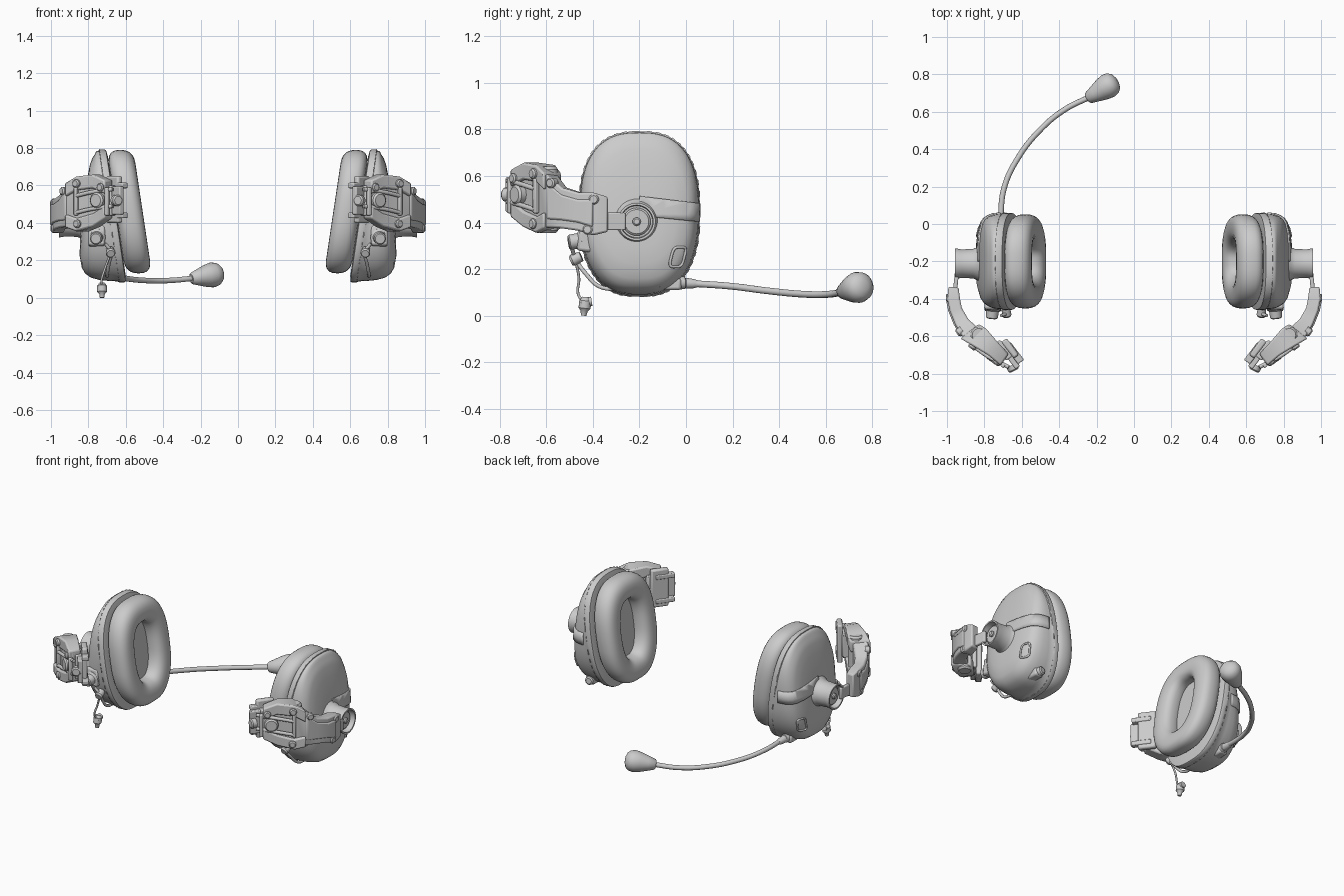
import bpy, bmesh
from math import sin, cos, pi, radians, copysign
from mathutils import Vector, Matrix
from mathutils.bvhtree import BVHTree

if "Cube" in bpy.data.objects:
    bpy.data.objects.remove(bpy.data.objects["Cube"])


def finish(name, bm, mirror=True, bevel=0, angle=35):
    bmesh.ops.recalc_face_normals(bm, faces=bm.faces[:])
    me = bpy.data.meshes.new(name)
    bm.to_mesh(me)
    bm.free()
    ob = bpy.data.objects.new(name, me)
    bpy.context.collection.objects.link(ob)
    bpy.ops.object.select_all(action='DESELECT')
    bpy.context.view_layer.objects.active = ob
    ob.select_set(True)
    bpy.ops.object.shade_smooth_by_angle(angle=radians(angle))
    if bevel:
        b = ob.modifiers.new("Bevel", 'BEVEL')
        b.width, b.segments = bevel, 2
    if mirror:
        ob.modifiers.new("Mirror", 'MIRROR')
    return ob


def loft(rings, closed=False):
    bm = bmesh.new()
    vs = [[bm.verts.new(p) for p in r] for r in rings]
    n = len(vs[0])
    pairs = list(zip(vs, vs[1:])) + ([(vs[-1], vs[0])] if closed else [])
    for a, b in pairs:
        for i in range(n):
            bm.faces.new((a[i], a[(i + 1) % n], b[(i + 1) % n], b[i]))
    if not closed:
        bm.faces.new(vs[0])
        bm.faces.new(vs[-1])
    return bm


def lathe(name, p0, p1, profile=((0, 1), (1, 1)), r=1, mirror=True, n=28):
    # profile: (fraction along the axis, radius factor)
    p0, p1 = Vector(p0), Vector(p1)
    q = (p1 - p0).to_track_quat('Z', 'Y')
    rings = [[p0.lerp(p1, t) + q @ Vector((cos(2*pi*i/n)*r*k, sin(2*pi*i/n)*r*k, 0))
              for i in range(n)] for t, k in profile]
    return finish(name, loft(rings), mirror)


def box(name, c, size, rz=0, rx=0, bevel=.006):
    bm = bmesh.new()
    m = (Matrix.Translation(c) @ Matrix.Rotation(radians(rz), 4, 'Z')
         @ Matrix.Rotation(radians(rx), 4, 'X') @ Matrix.Diagonal((*size, 1)))
    bmesh.ops.create_cube(bm, size=1, matrix=m)
    return finish(name, bm, True, bevel)


def tube(name, pts, r, both=True, cyclic=False):
    for side in ((1, -1) if both else (-1,)):
        cu = bpy.data.curves.new(name, 'CURVE')
        cu.dimensions, cu.bevel_depth, cu.bevel_resolution = '3D', r, 3
        cu.use_fill_caps = True
        s = cu.splines.new('BEZIER')
        s.bezier_points.add(len(pts) - 1)
        s.use_cyclic_u = cyclic
        for b, p in zip(s.bezier_points, pts):
            b.co = (p[0] * side, p[1], p[2])
            b.handle_left_type = b.handle_right_type = 'AUTO'
        bpy.context.collection.objects.link(bpy.data.objects.new(name, cu))


def ring(x0, slope, hy, hz, cz=.44, n=64, cy=-.2):
    # tilted outline in the y-z plane, narrower and flatter at the bottom
    out = []
    for i in range(n):
        c, s = cos(2*pi*i/n), sin(2*pi*i/n)
        e = 2/2.6 if s > 0 else 2/2.9
        y, z = copysign(abs(c)**e, c), copysign(abs(s)**e, s)
        y *= 1 - .15 * min(0, z)**2
        out.append((x0 + slope * (cz + z*hz - .45), cy + y*hy, cz + z*hz))
    return out


# ear cup shell
SHELL = ((.90, .65, .15), (.99, .655, .15), (1, .662, .15), (1, .69, .15), (.985, .695, .14),
         (.98, .72, .10), (.965, .75, .03), (.93, .775, -.03), (.87, .797, -.06), (.78, .812, -.08),
         (.6, .824, -.1), (.4, .83, -.1), (.2, .832, -.1))


def shell_mesh(k=1.0, dx=0.0):
    return loft([ring(x + dx, s, .26*f*k, .355*f*k, .437) for f, x, s in SHELL])


bm = shell_mesh()
tree = BVHTree.FromBMesh(bm)
finish("cup_shell", bm)


def surf(y, z):
    return tree.ray_cast(Vector((2, y, z)), Vector((-1, 0, 0)))[0].x


# raised yoke band wrapping from the hub round to the back edge
bm = shell_mesh(1.025, .008)
for co, no in (((0, 0, .49), (0, .12, 1)), ((0, 0, .41), (0, -.1, -1)),
               ((0, -.2, 0), (0, -1, 0)), ((.715, 0, 0), (-1, 0, 0))):
    bmesh.ops.bisect_plane(bm, geom=bm.verts[:] + bm.edges[:] + bm.faces[:],
                           plane_co=co, plane_no=no, clear_outer=True)
band = finish("yoke_band", bm, False)
band.modifiers.new("Solidify", 'SOLIDIFY').thickness = .012
band.modifiers.new("Mirror", 'MIRROR')

# cushion and inner pad
rings = []
for i in range(24):
    a = 2*pi*i/24
    u, w = cos(a), sin(a)
    d = .073 - .073 * copysign(abs(u)**.8, u)
    rings.append(ring(.579 + .071 * copysign(abs(w)**.8, w), .15, .252 - d, .33 - d, .46))
finish("ear_cushion", loft(rings, True), angle=60)
finish("inner_pad", loft([ring(x, .15, .15, .23, .46) for x in (.60, .65)]))

# seam stitches
bm = bmesh.new()
seam = ring(.69, .15, .26, .355, .437, n=96)
for i in range(0, 96, 2):
    a, b = Vector(seam[i]), Vector(seam[i + 1])
    m = Matrix.Translation((a + b)/2) @ (b - a).to_track_quat('Z', 'X').to_matrix().to_4x4()
    bmesh.ops.create_cube(bm, size=1, matrix=m @ Matrix.Diagonal((.004, .004, (b - a).length, 1)))
finish("seam_stitches", bm)

# hub socket with recessed knob
H = (-.212, .404)
lathe("hub_socket", (.78, *H), (.958, *H), ((0, .12), (.2, .108), (.32, .088), (.45, .079),
      (.8, .076), (.95, .081), (1, .081), (1, .071), (.75, .068)), n=40)
lathe("hub_knob", (.90, *H), (.935, *H), ((0, .060), (.8, .060), (1, .052)))
lathe("hub_screw", (.93, *H), (.95, *H), ((0, .018), (.7, .018), (1, .012)), n=16)

# shell details: button frame, front block, lower connectors
pts = []
for i in range(16):
    c, s = cos(2*pi*i/16), sin(2*pi*i/16)
    y = .028 * copysign(abs(c)**.5, c)
    z = .042 * copysign(abs(s)**.5, s)
    y, z = -.035 + y + .25*z, .252 + z
    pts.append((surf(y, z) + .003, y, z))
tube("button_frame", pts, .006, cyclic=True)
box("front_block", (.755, -.425, .33), (.09, .075, .11), rx=-8, bevel=.012)
lathe("lower_dial", (.76, -.12, .15), (.80, -.12, .14), ((0, .025), (.8, .025), (1, .018)))
box("boom_mount", (.725, -.07, .135), (.06, .10, .05), bevel=.012)
lathe("port_cap", (.72, -.03, .14), (.715, .0, .142), ((0, .028), (.8, .026), (1, .018)))
lathe("cable_port", (.75, -.40, .33), (.76, -.505, .315),
      ((0, .048), (.5, .046), (.6, .034), (.95, .032), (1, .026)))
lathe("plug_socket", (.685, -.45, .255), (.68, -.495, .235), ((0, .022), (.8, .026), (1, .02)))
tube("short_cable", [(.70, -.27, .115), (.70, -.37, .125), (.69, -.43, .18), (.68, -.475, .245),
                     (.71, -.49, .29)], .009)

# hanging cable with plug, left side only
tube("hanging_cable", [(.68, -.475, .24), (.71, -.46, .16), (.73, -.462, .09), (.727, -.435, .055)],
     .006, both=False)
lathe("cable_plug", (-.727, -.43, .08), (-.727, -.44, .0),
      ((0, .014), (.2, .026), (.6, .026), (.75, .015), (1, .012)), mirror=False, n=16)
lathe("plug_tip", (-.727, -.45, .055), (-.727, -.405, .062), ((0, .02), (1, .02)), mirror=False, n=16)

# microphone boom and head, left side only
tube("mic_boom", [(.715, .0, .14), (.695, .19, .127), (.622, .35, .107), (.495, .51, .092),
                  (.37, .612, .092), (.235, .68, .104)], .015, both=False)
lathe("boom_sleeve", (-.718, -.01, .14), (-.713, .05, .137), ((0, .024), (.7, .02), (1, .015)),
      mirror=False)
lathe("mic_head", (-.25, .67, .102), (-.09, .768, .13), ((0, .022), (.04, .032), (.25, .045),
      (.5, .06), (.7, .067), (.85, .061), (.95, .045), (1, .018)), mirror=False)


# curved swing arm: outer xy, inner xy, bottom z, top z
ARM = ((.992, -.335, .938, -.34, .36, .51), (.998, -.40, .93, -.40, .345, .53),
       (.985, -.465, .92, -.45, .365, .53), (.957, -.535, .885, -.51, .375, .55),
       (.92, -.60, .84, -.55, .38, .605), (.86, -.635, .80, -.575, .36, .64),
       (.77, -.69, .74, -.645, .385, .65), (.705, -.745, .68, -.71, .43, .62))


def arm_loft(name, stations):
    finish(name, loft([[(a, b, lo), (a, b, hi), (c, d, hi), (c, d, lo)]
                       for a, b, c, d, lo, hi in stations]), bevel=.009)


arm_loft("swing_arm", ARM)
out = Vector((.59, -.81)) * .015
for nm, top in (("upper_rail", True), ("lower_rail", False)):
    arm_loft(nm, [(a + out.x, b + out.y, c - .01, d + .015, hi - .065 if top else lo - .005,
                   hi + .008 if top else lo + .065) for a, b, c, d, lo, hi in ARM[4:]])
# raised ridge pad on the arm
arm_loft("arm_pad", [(a + .008, b, a - .02, b, lo + .035, hi - .03) for a, b, c, d, lo, hi in ARM[1:5]])

# link from arm to hub, hinge pin
box("arm_link", (.952, -.31, .405), (.022, .10, .075), rz=6)
lathe("hinge_pin", (.83, -.594, .355), (.83, -.594, .64),
      ((0, .035), (.04, .045), (.96, .045), (1, .035)))

# end posts and crossbars of the clamp frame
for i, (x, y) in enumerate(((.865, -.645), (.70, -.755))):
    box(f"frame_post_{i}", (x, y, .515), (.022, .024, .15), rz=36)
for i, z in enumerate((.475, .565)):
    tube(f"frame_bar_{i}", [(.865, -.648, z - .02), (.78, -.708, z), (.67, -.765, z + .015)], .011)
lathe("frame_dial", (.735, -.70, .52), (.762, -.738, .52), ((0, .042), (.8, .042), (1, .033)))

# clamp plates that grip the rail
box("clamp_plate", (.672, -.70, .52), (.17, .03, .15), rz=53)
box("clamp_jaw", (.662, -.665, .525), (.11, .035, .25), rz=53, bevel=.01)
box("clamp_spacer", (.70, -.675, .52), (.11, .04, .16), rz=53)
for i, z in enumerate((.44, .60)):
    box(f"clamp_lip_{i}", (.640, -.69, z), (.12, .04, .03), rz=53)
lathe("clamp_screw", (.655, -.755, .52), (.64, -.785, .52), ((0, .03), (.8, .03), (1, .022)), n=16)

# screws along the arm
for i, (x, y, z, dx, dy) in enumerate(((.985, -.395, .50, 1, -.1), (.98, -.42, .37, 1, -.2),
                                       (.93, -.575, .57, .7, -.5), (.855, -.65, .395, .6, -.8),
                                       (.86, -.65, .61, .6, -.8), (.73, -.735, .59, .6, -.8))):
    p, d = Vector((x, y, z)), Vector((dx, dy, 0)).normalized()
    lathe(f"arm_screw_{i}", p - d*.015, p + d*.02, ((0, .022), (.8, .022), (1, .016)), n=16)
